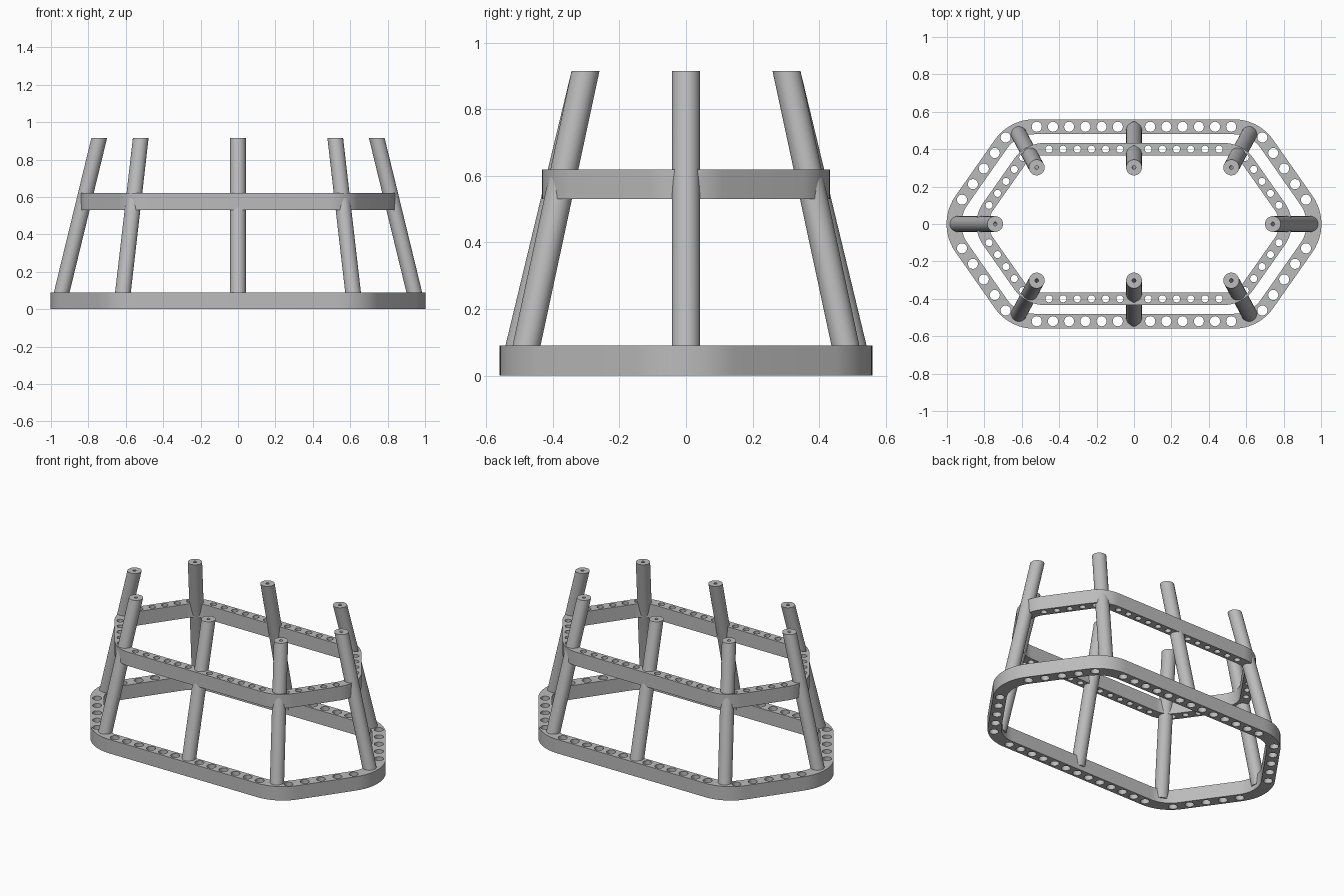
import bpy
import bmesh
from math import sin, cos, pi, atan2, tan
from mathutils import Vector

cube = bpy.data.objects.get("Cube")
if cube:
    bpy.data.objects.remove(cube, do_unlink=True)

gray = bpy.data.materials.new("satin gray")
gray.use_nodes = True
gray.diffuse_color = (0.5, 0.5, 0.5, 1)
gray.node_tree.nodes["Principled BSDF"].inputs["Base Color"].default_value = (0.5, 0.5, 0.5, 1)


def finish(name, mesh):
    mesh.materials.clear()
    mesh.materials.append(gray)
    obj = bpy.data.objects.new(name, mesh)
    bpy.context.collection.objects.link(obj)
    bpy.ops.object.select_all(action='DESELECT')
    obj.select_set(True)
    bpy.context.view_layer.objects.active = obj
    bpy.ops.object.shade_smooth_by_angle(angle=0.6)
    return obj


def circle(center, radius, count):
    return [(center[0] + radius * cos(2 * pi * i / count),
             center[1] + radius * sin(2 * pi * i / count)) for i in range(count)]


def rounded_outline(corners, radius, offset, steps=12):
    """Counter-clockwise polygon with filleted corners, pushed outward by offset."""
    points = []
    for i, corner in enumerate(corners):
        p = Vector(corner)
        a = (p - Vector(corners[i - 1])).normalized()
        b = (Vector(corners[(i + 1) % len(corners)]) - p).normalized()
        turn = a.angle(b)
        start = p - a * radius * tan(turn / 2)
        center = start + Vector((-a.y, a.x)) * radius
        first = atan2(-a.x, a.y) + pi
        first = atan2((start - center).y, (start - center).x)
        for k in range(steps + 1):
            t = first + turn * k / steps
            points.append(center + Vector((cos(t), sin(t))) * (radius + offset))
    return [tuple(q) for q in points]


def perforated_ring(name, tip_x, side_x, side_y, fillet, half_width, z0, z1,
                    row_end, hole_radius):
    corners = [(tip_x, 0), (side_x, side_y), (-side_x, side_y),
               (-tip_x, 0), (-side_x, -side_y), (side_x, -side_y)]
    loops = [rounded_outline(corners, fillet, o) for o in (half_width, -half_width)]
    # Hole rows along the two long sides and the four diagonals
    for sy in (-1, 1):
        for i in range(13):
            loops.append(circle((row_end * (i / 6 - 1), sy * side_y), hole_radius, 20))
        for sx in (-1, 1):
            for i in range(5):
                f = 0.25 + 0.64 * i / 4
                center = (sx * (tip_x + (side_x - tip_x) * f), sy * side_y * f)
                loops.append(circle(center, hole_radius, 20))
    curve = bpy.data.curves.new(name, 'CURVE')
    curve.dimensions = '2D'
    curve.fill_mode = 'BOTH'
    curve.extrude = (z1 - z0) / 2
    for loop in loops:
        spline = curve.splines.new('POLY')
        spline.points.add(len(loop) - 1)
        for point, co in zip(spline.points, loop):
            point.co = (*co, 0, 1)
        spline.use_cyclic_u = True
    helper = bpy.data.objects.new(name + "_outline", curve)
    bpy.context.collection.objects.link(helper)
    bpy.context.view_layer.update()
    depsgraph = bpy.context.evaluated_depsgraph_get()
    mesh = bpy.data.meshes.new_from_object(helper.evaluated_get(depsgraph))
    bpy.data.objects.remove(helper, do_unlink=True)
    bm = bmesh.new()
    bm.from_mesh(mesh)
    bmesh.ops.remove_doubles(bm, verts=bm.verts, dist=0.0001)
    bmesh.ops.recalc_face_normals(bm, faces=bm.faces)
    bmesh.ops.translate(bm, verts=bm.verts, vec=(0, 0, (z0 + z1) / 2))
    bm.to_mesh(mesh)
    bm.free()
    finish(name, mesh)


def leaning_leg(name, foot, head, radius=0.042, bore=0.01, sides=40):
    """Leaning post with level ends and a small blind hole in its top."""
    foot, head = Vector(foot), Vector(head)
    deep = head.lerp(foot, 0.1)
    bm = bmesh.new()
    rings = [[bm.verts.new((x, y, c.z)) for x, y in circle(c, r, sides)]
             for c, r in ((foot, radius), (head, radius), (head, bore), (deep, bore))]
    for low, high in zip(rings, rings[1:]):
        for i in range(sides):
            j = (i + 1) % sides
            bm.faces.new((low[i], low[j], high[j], high[i]))
    bm.faces.new(rings[0][::-1])
    bm.faces.new(rings[-1])
    mesh = bpy.data.meshes.new(name)
    bm.to_mesh(mesh)
    bm.free()
    finish(name, mesh)


# Two perforated hoops
perforated_ring("base_ring", 1.011, 0.646, 0.52, 0.22, 0.04, 0, 0.09, 0.52, 0.027)
perforated_ring("middle_ring", 0.845, 0.564, 0.4, 0.16, 0.033, 0.53, 0.62, 0.455, 0.019)

# Eight legs leaning inward
foot_z, top_z = 0.03, 0.915
for sx, side in ((1, "left"), (-1, "right")):
    leaning_leg(side + "_leg", (sx * 0.957, 0, foot_z), (sx * 0.742, 0, top_z))
    for sy, end in ((-1, "front"), (1, "back")):
        leaning_leg(f"{end}_{side}_leg", (sx * 0.622, sy * 0.492, foot_z),
                    (sx * 0.52, sy * 0.302, top_z))
for sy, end in ((-1, "front"), (1, "back")):
    leaning_leg(end + "_middle_leg", (0, sy * 0.515, foot_z), (0, sy * 0.302, top_z))
